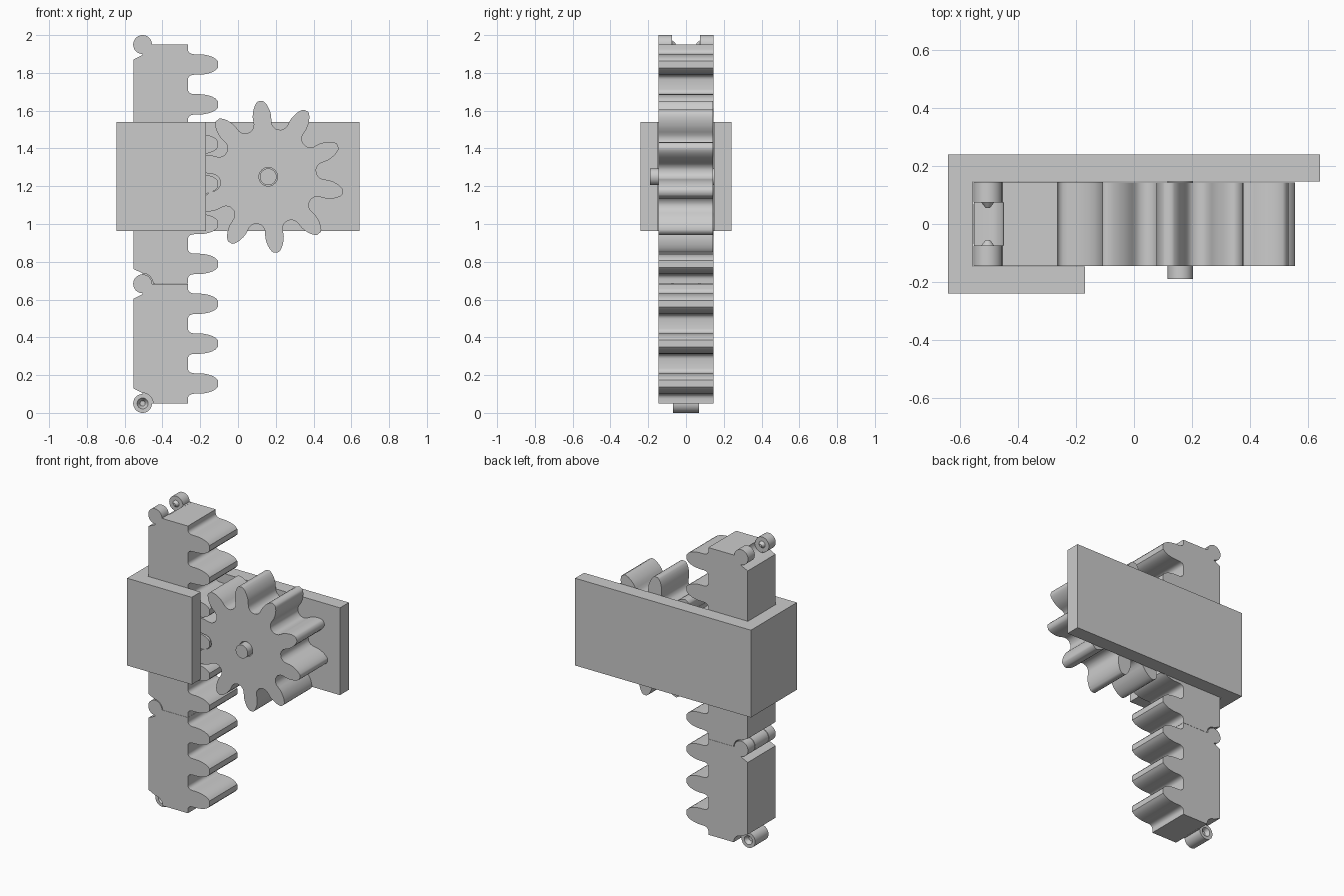
import bpy, bmesh
from math import pi, sin, cos, asin, radians

if "Cube" in bpy.data.objects:
    bpy.data.objects.remove(bpy.data.objects["Cube"])

D = 0.145                      # half depth of rack and gear
PITCH = 1.9 / 9                # tooth spacing on the rack
PX = -0.505                    # x of the hinge pivots


def finish(me, name, smooth=True):
    bm = bmesh.new()
    bm.from_mesh(me)
    bmesh.ops.remove_doubles(bm, verts=bm.verts, dist=1e-5)
    bmesh.ops.recalc_face_normals(bm, faces=bm.faces)
    bm.to_mesh(me)
    bm.free()
    me.name = name
    ob = bpy.data.objects.new(name, me)
    bpy.context.collection.objects.link(ob)
    if smooth:
        bpy.ops.object.select_all(action='DESELECT')
        ob.select_set(True)
        bpy.context.view_layer.objects.active = ob
        bpy.ops.object.shade_smooth_by_angle(angle=radians(40))
    return ob


def prism(name, loops, y0, y1, smooth=True):
    """Extrude x-z outlines (later loops are holes) from y0 to y1."""
    cu = bpy.data.curves.new(name, 'CURVE')
    cu.dimensions, cu.fill_mode = '2D', 'BOTH'
    cu.extrude = (y1 - y0) / 2
    for pts in loops:
        sp = cu.splines.new('POLY')
        sp.points.add(len(pts) - 1)
        for p, (x, z) in zip(sp.points, pts):
            p.co = (x, z, 0, 1)
        sp.use_cyclic_u = True
    tmp = bpy.data.objects.new(name + "_tmp", cu)
    bpy.context.collection.objects.link(tmp)
    bpy.context.view_layer.update()
    dg = bpy.context.evaluated_depsgraph_get()
    me = bpy.data.meshes.new_from_object(tmp.evaluated_get(dg))
    bpy.data.objects.remove(tmp)
    for v in me.vertices:
        x, z, d = v.co
        v.co = (x, (y0 + y1) / 2 - d, z)
    return finish(me, name, smooth)


def lathe(name, prof, cx, cz, n=32):
    """Spin a (radius, y) profile around a y-parallel axis."""
    bm = bmesh.new()
    vs = [bm.verts.new((cx + r, y, cz)) for r, y in prof]
    es = [bm.edges.new(e) for e in zip(vs, vs[1:])]
    bmesh.ops.spin(bm, geom=vs + es, cent=(cx, 0, cz), axis=(0, 1, 0),
                   angle=2 * pi, steps=n)
    bmesh.ops.remove_doubles(bm, verts=bm.verts, dist=1e-5)
    me = bpy.data.meshes.new(name)
    bm.to_mesh(me)
    bm.free()
    return finish(me, name)


def circle(cx, cz, r, n=32):
    return [(cx + r * cos(2 * pi * i / n), cz + r * sin(2 * pi * i / n)) for i in range(n)]


# Channel housing: front plate, side wall and long back plate in one part
bm = bmesh.new()
outline = [(-0.643, -0.24), (-0.17, -0.24), (-0.17, -0.147), (-0.556, -0.147),
           (-0.556, 0.147), (0.643, 0.147), (0.643, 0.24), (-0.643, 0.24)]
face = bm.faces.new([bm.verts.new((x, y, 0.963)) for x, y in outline])
ext = bmesh.ops.extrude_face_region(bm, geom=[face])['geom']
bmesh.ops.translate(bm, vec=(0, 0, 0.577),
                    verts=[g for g in ext if isinstance(g, bmesh.types.BMVert)])
house = bpy.data.meshes.new("housing")
bm.to_mesh(house)
bm.free()
finish(house, "housing", smooth=False)

# Rack segments: half tooth profile (x, half height), three teeth each
tooth = [(-0.265, 0.080), (-0.263, 0.070), (-0.256, 0.061), (-0.245, 0.056),
         (-0.230, 0.054), (-0.205, 0.054), (-0.180, 0.052), (-0.155, 0.047),
         (-0.135, 0.040), (-0.118, 0.030), (-0.107, 0.018)]
# clearance around the hinge, relative to the pivot, from end face to back
relief = [(0.055 * cos(a), 0.055 * sin(a)) for a in [i * pi / 16 for i in range(9)]]
relief.append((-0.048, 0.078))
arm = [(0.0, 0.048), (0.034, 0.034), (0.047, 0.0), (0.062, 0.0), (0.062, 0.062), (0.0, 0.062)]

for s in range(3):
    z0 = 0.05 + 3 * PITCH * s
    z1 = z0 + 3 * PITCH
    pts = [(-0.265, z0 + 0.0005)]
    for t in range(3):
        zc = z0 + (t + 0.5) * PITCH
        pts += [(x, zc - h) for x, h in tooth]
        pts += [(x, zc + h) for x, h in reversed(tooth)]
    pts.append((-0.265, z1 - 0.0005))
    pts += [(PX + x, z1 - 0.0005 - z) for x, z in relief]
    pts += [(PX + x, z0 + 0.0005 + z) for x, z in reversed(relief)]
    prism(f"rack_segment_{s}", [pts], -D, D)

    # Middle knuckle with dimples, at the lower end
    lathe(f"middle_knuckle_{s}",
          [(0, -0.045), (0.014, -0.045), (0.029, -0.07), (0.05, -0.07),
           (0.05, 0.07), (0.029, 0.07), (0.014, 0.045), (0, 0.045)], PX, z0)
    prism(f"middle_arm_{s}", [[(PX + x, z0 + z) for x, z in arm]], -0.07, 0.07)

    # Outer knuckles with conical studs, at the upper end
    for side, m in (("front", 1), ("back", -1)):
        lathe(f"{side}_knuckle_{s}",
              [(0, -D * m), (0.05, -D * m), (0.05, -0.074 * m),
               (0.022, -0.074 * m), (0.008, -0.056 * m), (0, -0.056 * m)], PX, z1)
        ya, yb = sorted((-D * m, -0.074 * m))
        prism(f"{side}_arm_{s}", [[(PX + x, z1 - z) for x, z in arm]], ya, yb)

# Pinion: ten teeth given as (radius, half width), with an axle hole
GX, GZ = 0.16, 1.25
flank = [(0.256, 0.068), (0.262, 0.059), (0.272, 0.051), (0.286, 0.047),
         (0.305, 0.048), (0.325, 0.049), (0.345, 0.046), (0.365, 0.040),
         (0.382, 0.032), (0.397, 0.021), (0.403, 0.012)]
rim = []
for k in range(10):
    c = radians(96 + 36 * k)
    for sign, part in ((-1, flank), (1, flank[::-1])):
        for r, w in part:
            a = c + sign * asin(w / r)
            rim.append((GX + r * cos(a), GZ + r * sin(a)))
prism("pinion_gear", [rim, circle(GX, GZ, 0.049)], -D, D - 0.002)

# Axle pin fixed to the back plate
lathe("axle_pin", [(0, -0.19), (0.044, -0.19), (0.044, 0.16), (0, 0.16)], GX, GZ)
